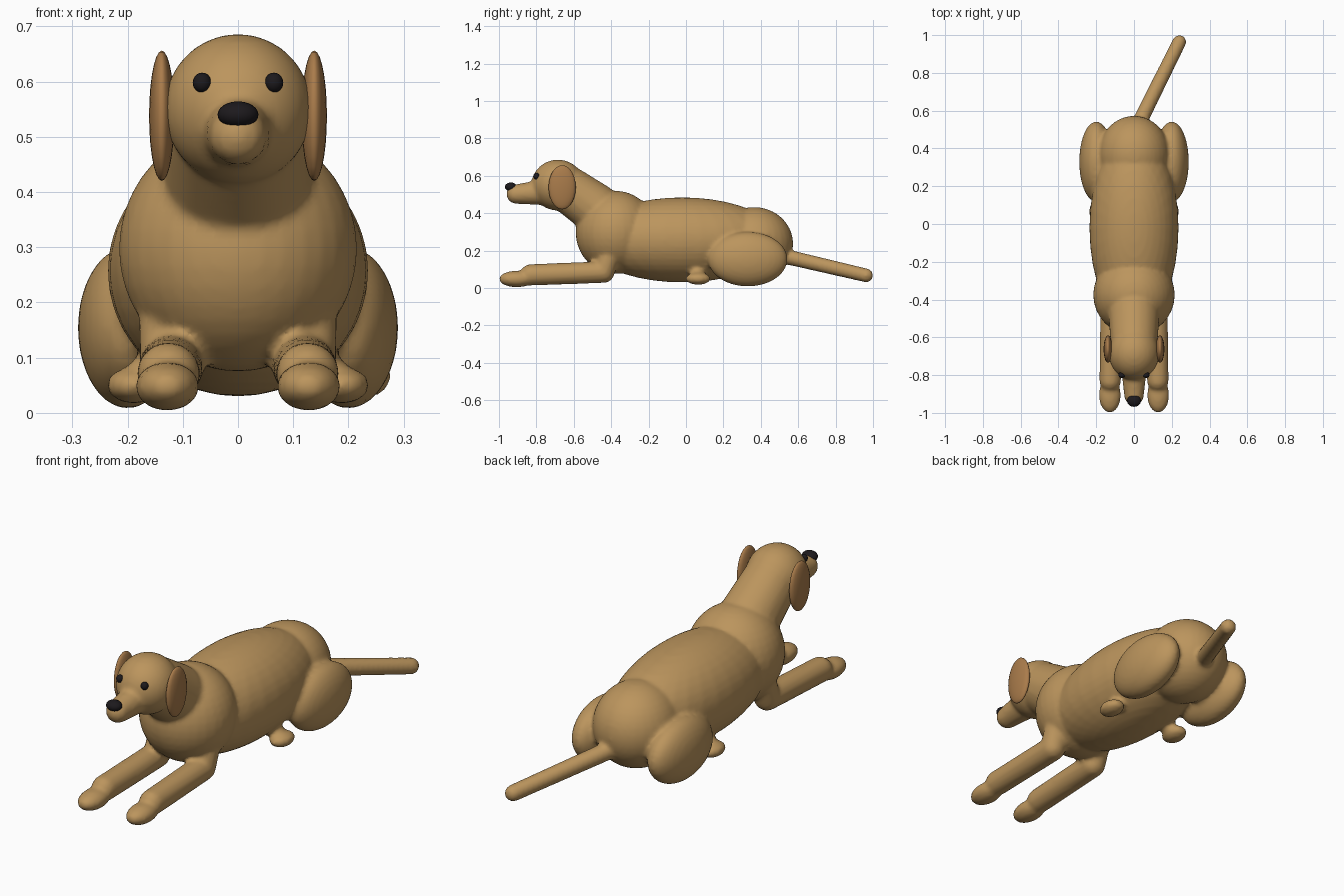
import bpy, bmesh
from mathutils import Matrix, Vector

if "Cube" in bpy.data.objects:
    bpy.data.objects.remove(bpy.data.objects["Cube"])


def material(name, rgb):
    m = bpy.data.materials.new(name)
    m.diffuse_color = (*rgb, 1)
    m.use_nodes = True
    m.node_tree.nodes["Principled BSDF"].inputs["Base Color"].default_value = m.diffuse_color
    return m


FUR = material("fur", (0.50, 0.30, 0.11))
EAR = material("ear_fur", (0.40, 0.20, 0.07))
BLACK = material("black", (0.012, 0.01, 0.012))


def ellipsoid(bm, c, r, u=32, v=20):
    mat = Matrix.Translation(c) @ Matrix.Diagonal((*r, 1))
    bmesh.ops.create_uvsphere(bm, u_segments=u, v_segments=v, radius=1, matrix=mat)


def capsule(bm, a, ra, b, rb):
    # tapered capsule: hull around two spheres
    t = bmesh.new()
    ellipsoid(t, a, (ra,) * 3, 24, 16)
    ellipsoid(t, b, (rb,) * 3, 24, 16)
    res = bmesh.ops.convex_hull(t, input=t.verts)
    inner = {g for g in res["geom_interior"] + res["geom_unused"]
             if isinstance(g, bmesh.types.BMVert)}
    bmesh.ops.delete(t, geom=list(inner), context='VERTS')
    bmesh.ops.recalc_face_normals(t, faces=t.faces)
    tmp = bpy.data.meshes.new("tmp")
    t.to_mesh(tmp)
    t.free()
    bm.from_mesh(tmp)
    bpy.data.meshes.remove(tmp)


def finish(bm, name, mat):
    me = bpy.data.meshes.new(name)
    for f in bm.faces:
        f.smooth = True
    bm.to_mesh(me)
    bm.free()
    me.materials.append(mat)
    ob = bpy.data.objects.new(name, me)
    bpy.context.collection.objects.link(ob)
    return ob


body = bmesh.new()
# torso, chest and rump
ellipsoid(body, (0, -0.02, 0.257), (0.236, 0.52, 0.227))
ellipsoid(body, (0, -0.375, 0.297), (0.216, 0.215, 0.222))
ellipsoid(body, (0, 0.365, 0.237), (0.19, 0.208, 0.195))
# neck, head and muzzle
capsule(body, (0, -0.485, 0.425), 0.135, (0, -0.62, 0.52), 0.125)
ellipsoid(body, (0, -0.685, 0.55), (0.134, 0.142, 0.136))
capsule(body, (0, -0.78, 0.51), 0.066, (0, -0.908, 0.502), 0.052)
# tail lying to one side
capsule(body, (-0.01, 0.46, 0.185), 0.041, (0.24, 0.964, 0.067), 0.037)
for s in (-1, 1):
    # front leg with elbow, forearm and paw
    capsule(body, (s * 0.12, -0.40, 0.2), 0.06, (s * 0.12, -0.44, 0.085), 0.058)
    capsule(body, (s * 0.12, -0.44, 0.085), 0.058, (s * 0.126, -0.83, 0.07), 0.057)
    ellipsoid(body, (s * 0.128, -0.905, 0.048), (0.058, 0.095, 0.044))
    # thigh, hock and hind paw
    ellipsoid(body, (s * 0.2, 0.33, 0.154), (0.09, 0.213, 0.146))
    capsule(body, (s * 0.10, 0.07, 0.14), 0.04, (s * 0.165, 0.06, 0.07), 0.036)
    ellipsoid(body, (s * 0.188, 0.065, 0.05), (0.05, 0.067, 0.033))
dog = finish(body, "dog_body", FUR)
# fuse the volumes into one skin with soft joints
rm = dog.modifiers.new("fuse", 'REMESH')
rm.mode = 'VOXEL'
rm.voxel_size = 0.011
rm.use_smooth_shade = True
sm = dog.modifiers.new("soften", 'SMOOTH')
sm.factor = 0.5
sm.iterations = 4

# ears and eyes
for s, side in ((-1, "left"), (1, "right")):
    bm = bmesh.new()
    ellipsoid(bm, (s * 0.138, -0.662, 0.538), (0.023, 0.073, 0.118), 20, 14)
    finish(bm, side + "_ear", EAR)
    bm = bmesh.new()
    ellipsoid(bm, (s * 0.065, -0.799, 0.598), (0.017, 0.017, 0.018), 16, 10)
    finish(bm, side + "_eye", BLACK)

# nose
bm = bmesh.new()
ellipsoid(bm, (0, -0.936, 0.54), (0.037, 0.032, 0.024), 20, 12)
finish(bm, "nose", BLACK)
